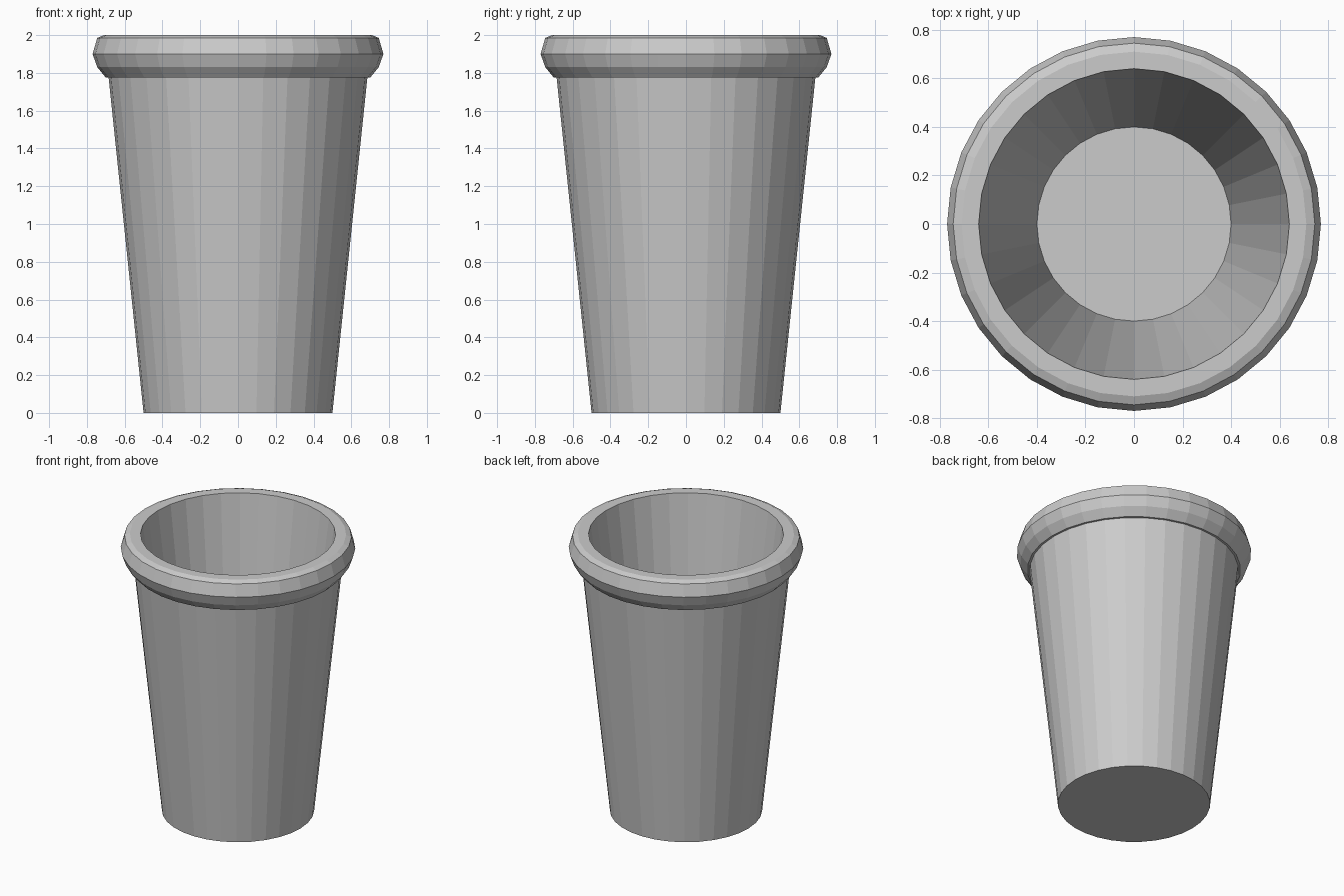
import bpy, bmesh, math

if "Cube" in bpy.data.objects:
    bpy.data.objects.remove(bpy.data.objects["Cube"])

SIDES = 32


def lathe(name, profile):
    """Revolve an (r, z) profile; both ends are closed with flat discs."""
    bm = bmesh.new()
    rings = []
    for r, z in profile:
        rings.append([bm.verts.new((r * math.cos(2 * math.pi * i / SIDES),
                                    r * math.sin(2 * math.pi * i / SIDES), z))
                      for i in range(SIDES)])
    for a, b in zip(rings, rings[1:]):
        for i in range(SIDES):
            j = (i + 1) % SIDES
            bm.faces.new((a[i], a[j], b[j], b[i]))
    bm.faces.new(rings[0][::-1])
    bm.faces.new(rings[-1])
    bm.normal_update()
    mesh = bpy.data.meshes.new(name)
    bm.to_mesh(mesh)
    bm.free()
    obj = bpy.data.objects.new(name, mesh)
    bpy.context.collection.objects.link(obj)
    return obj


# Tapered cup: outer wall, rolled lip, inner wall down to the floor
lathe("cup", [
    (0.50, 0.0), (0.685, 1.775),
    (0.70, 1.775), (0.745, 1.83), (0.77, 1.90), (0.745, 1.985), (0.71, 2.0),
    (0.64, 2.0), (0.40, 0.10),
])
